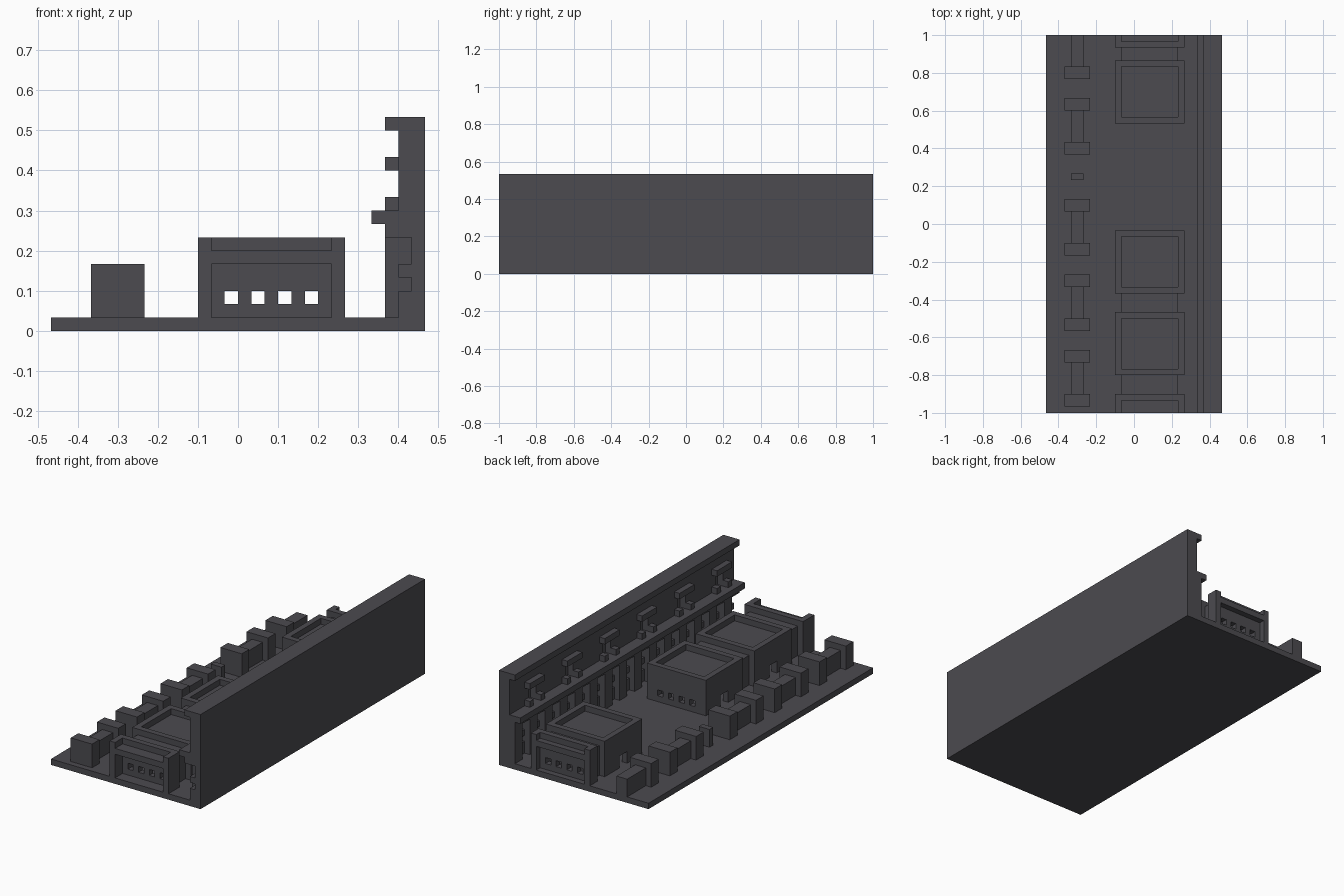
import bpy
import bmesh

cube = bpy.data.objects.get("Cube")
if cube:
    bpy.data.objects.remove(cube, do_unlink=True)

U = 1 / 30  # one block

mat = bpy.data.materials.new("charcoal_grey")
grey = (0.072, 0.070, 0.080, 1)
mat.use_nodes = True
mat.diffuse_color = grey
bsdf = mat.node_tree.nodes["Principled BSDF"]
bsdf.inputs["Base Color"].default_value = grey
bsdf.inputs["Roughness"].default_value = 0.9


def part(name, boxes):
    """Join boxes, each given as (x0, x1, y0, y1, z0, z1) in blocks."""
    bm = bmesh.new()
    for x0, x1, y0, y1, z0, z1 in boxes:
        verts = bmesh.ops.create_cube(bm, size=1)["verts"]
        for v in verts:
            v.co.x = U * (x1 if v.co.x > 0 else x0)
            v.co.y = U * (y1 if v.co.y > 0 else y0)
            v.co.z = U * (z1 if v.co.z > 0 else z0)
    mesh = bpy.data.meshes.new(name)
    bm.to_mesh(mesh)
    bm.free()
    mesh.materials.append(mat)
    obj = bpy.data.objects.new(name, mesh)
    bpy.context.collection.objects.link(obj)
    return obj


END = 30
part("floor", [(-14, 14, -END, END, 0, 1)])


def strip(x0, x1, z0, z1):
    return (x0, x1, -END, END, z0, z1)


# Tall side wall with cornices
part("back_wall", [strip(13, 14, 1, 16)])
part("wall_facing", [strip(12, 13, 1, 3), strip(12, 13, 4, 5),
                     strip(12, 13, 7, 9), strip(12, 13, 12, 16)])
part("top_cornice", [strip(11, 12, 15, 16)])
part("ledge", [strip(10, 12, 8, 9)])
part("lintel", [strip(11, 12, 7, 8)])

# Lower colonnade with small openings between the pillars
pillars = []
for y in range(-END + 2, END, 4):
    pillars += [(11, 12, y, y + 2, 1, 7),
                (12, 13, y, y + 2, 3, 4),
                (12, 13, y, y + 2, 5, 7)]
part("pillars", pillars)

# Upper windows: recess, hood and sill blocks
hoods, sills, piers = [], [], []
edge = -END
for c in range(-26, END, 10):
    hoods.append((11, 12, c - 2, c + 2, 12, 13))
    sills += [(11, 12, c - 2, c - 1, 9, 10), (11, 12, c + 1, c + 2, 9, 10)]
    piers.append((12, 13, edge, c - 1, 9, 12))
    edge = c + 1
piers.append((12, 13, edge, END, 9, 12))
part("window_hoods", hoods)
part("window_sills", sills)
part("window_piers", piers)


def end_wall(y):
    """Wall one block thick with a row of four small windows."""
    boxes = [(-3, 8, y, y + 1, 1, 2), (-3, 8, y, y + 1, 3, 7)]
    for a, b in ((-3, -1), (0, 1), (2, 3), (4, 5), (6, 8)):
        boxes.append((a, b, y, y + 1, 2, 3))
    return boxes


def side_walls(y0, y1, door=None):
    boxes = []
    for x in (-3, 7):
        if door is None:
            boxes.append((x, x + 1, y0, y1, 1, 7))
        else:
            boxes += [(x, x + 1, y0, door - 1, 1, 7),
                      (x, x + 1, door + 1, y1, 1, 7),
                      (x, x + 1, door - 1, door + 1, 3, 7)]
    return boxes


def roof(y0, y1):
    return [(-2, 7, y0, y1, 5, 6)]


# Hollow kiosks with parapet roofs
for name, y in (("rear", 16), ("middle", -11), ("front", -24)):
    part(name + "_kiosk", end_wall(y) + end_wall(y + 9) + roof(y + 1, y + 9)
         + side_walls(y + 1, y + 9, y + 5))

# Kiosks cut open at both ends
part("rear_open_kiosk", end_wall(28) + roof(29, 30) + side_walls(29, 30))
part("front_open_kiosk", end_wall(-28) + roof(-30, -28) + side_walls(-30, -28))

# Covered passages between neighbouring kiosks
for name, y0, y1 in (("rear", 26, 28), ("middle", -14, -11), ("front", -27, -24)):
    part(name + "_passage", [(-2, -1, y0, y1, 1, 5), (6, 7, y0, y1, 1, 5),
                             (-2, 7, y0, y1, 5, 6)])

# Row of planters joined by lower benches
part("planters", [(-11, -7, y, y + 2, 1, 5)
                  for y in (-29, -22, -17, -10, -5, 2, 11, 18, 23)])
part("benches", [(-10, -8, y, y + 5, 1, 4) for y in (-27, -15, -3, 13, 25)])
part("small_post", [(-10, -8, 7, 8, 1, 4)])
